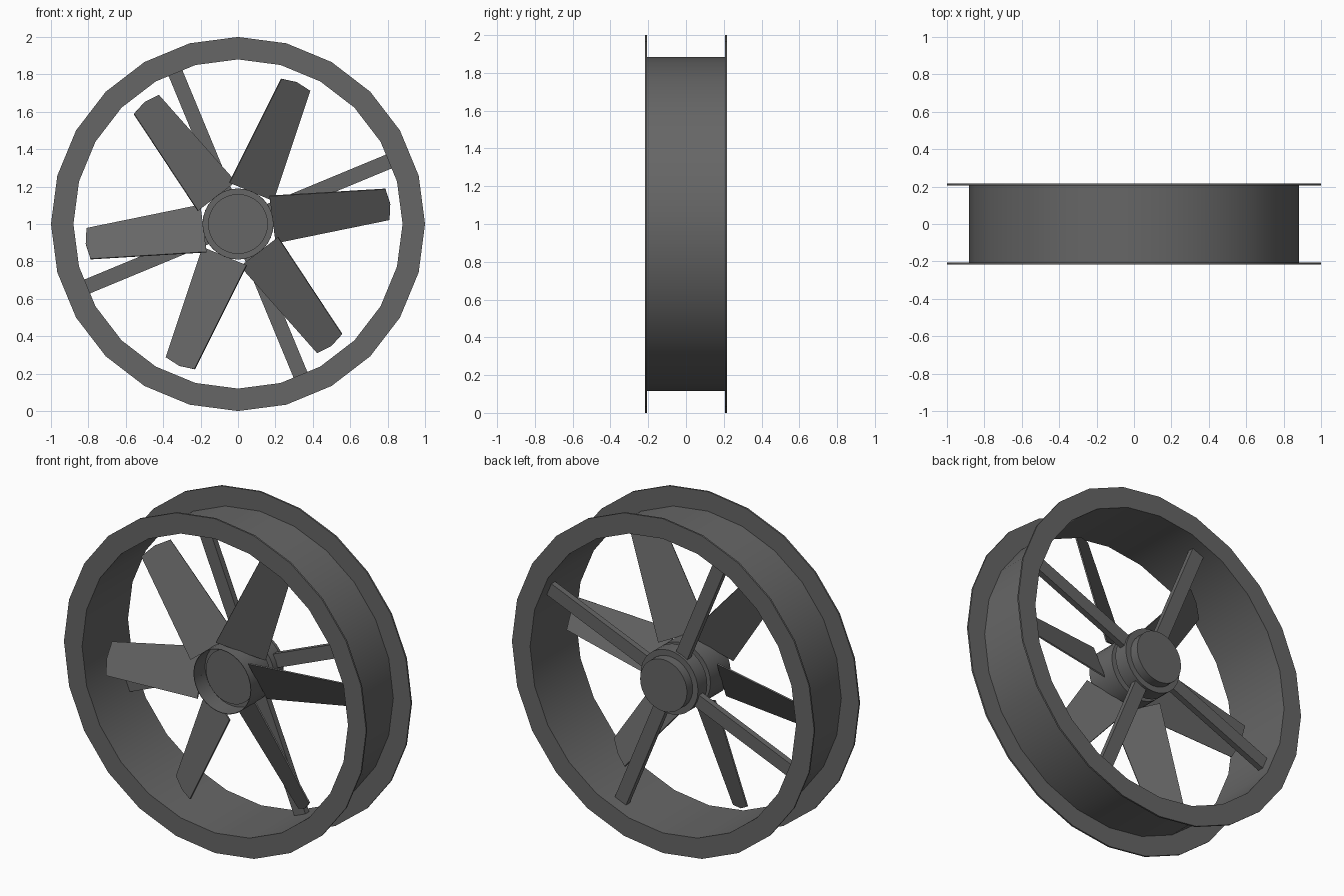
import bpy, bmesh, math
from mathutils import Matrix, Vector

if "Cube" in bpy.data.objects:
    bpy.data.objects.remove(bpy.data.objects["Cube"])

CENTRE = Vector((0, 0, 1))
DARK = bpy.data.materials.new("dark_grey")
DARK.diffuse_color = (0.133, 0.133, 0.133, 1)
DARK.use_nodes = True
DARK.node_tree.nodes["Principled BSDF"].inputs["Base Color"].default_value = DARK.diffuse_color


def finish(name, bm, smooth=True):
    bmesh.ops.recalc_face_normals(bm, faces=bm.faces)
    mesh = bpy.data.meshes.new(name)
    bm.to_mesh(mesh)
    bm.free()
    mesh.materials.append(DARK)
    ob = bpy.data.objects.new(name, mesh)
    ob.location = CENTRE
    bpy.context.collection.objects.link(ob)
    if smooth:
        bpy.ops.object.select_all(action='DESELECT')
        ob.select_set(True)
        bpy.context.view_layer.objects.active = ob
        bpy.ops.object.shade_smooth_by_angle(angle=math.radians(25))
    return ob


def lathe(name, profile, sides, closed=False):
    """Turn (radius, y) points around the y axis; an open profile is capped."""
    bm = bmesh.new()
    rings = []
    for r, y in profile:
        rings.append([bm.verts.new((r * math.sin(2 * math.pi * i / sides), y,
                                    r * math.cos(2 * math.pi * i / sides)))
                      for i in range(sides)])
    pairs = list(zip(rings, rings[1:]))
    if closed:
        pairs.append((rings[-1], rings[0]))
    for a, b in pairs:
        for i in range(sides):
            j = (i + 1) % sides
            bm.faces.new((a[i], a[j], b[j], b[i]))
    if not closed:
        bm.faces.new(rings[0])
        bm.faces.new(rings[-1])
    return finish(name, bm)


def radial_plate(name, outline, thick, y, pitch, angle):
    """Flat plate along +x, pitched about its length, then turned about y."""
    bm = bmesh.new()
    back = [bm.verts.new((u, thick / 2, v)) for u, v in outline]
    front = [bm.verts.new((u, -thick / 2, v)) for u, v in outline]
    bm.faces.new(back)
    bm.faces.new(front)
    n = len(outline)
    for i in range(n):
        j = (i + 1) % n
        bm.faces.new((back[i], back[j], front[j], front[i]))
    m = (Matrix.Rotation(-math.radians(angle), 4, 'Y')
         @ Matrix.Translation((0, y, 0))
         @ Matrix.Rotation(math.radians(pitch), 4, 'X'))
    bmesh.ops.transform(bm, matrix=m, verts=bm.verts)
    return finish(name, bm, smooth=False)


# duct with a flange at each end
lathe("duct", [(0.88, -0.217), (1.0, -0.217), (1.0, -0.207), (0.883, -0.207),
               (0.883, 0.207), (1.0, 0.207), (1.0, 0.217), (0.88, 0.217)],
      24, closed=True)

# rotor hub: open-fronted cup with a raised disc on its floor
lathe("rotor_hub", [(0.16, -0.075), (0.16, -0.045), (0.187, -0.045),
                    (0.187, -0.15), (0.19, -0.15), (0.19, 0.04)], 32)

# motor, shaft and rear cap
lathe("motor_shaft", [(0.14, 0.03), (0.14, 0.08)], 32)
lathe("motor", [(0.19, 0.07), (0.19, 0.158), (0.155, 0.158), (0.155, 0.212)], 32)

# six pitched blades
PITCH = 28
k = 1 / math.cos(math.radians(PITCH))
blade = [(0.186, -0.127 * k), (0.806, -0.083 * k), (0.821, 0),
         (0.806, 0.083 * k), (0.186, 0.127 * k)]
for i in range(6):
    radial_plate(f"blade_{i + 1}", blade, 0.008, -0.075, PITCH, 7.5 + 60 * i)

# four support struts
strut = [(0.15, -0.04), (0.874, -0.04), (0.874, 0.04), (0.15, 0.04)]
for i in range(4):
    radial_plate(f"strut_{i + 1}", strut, 0.036, 0.125, 0, 22.5 + 90 * i)
